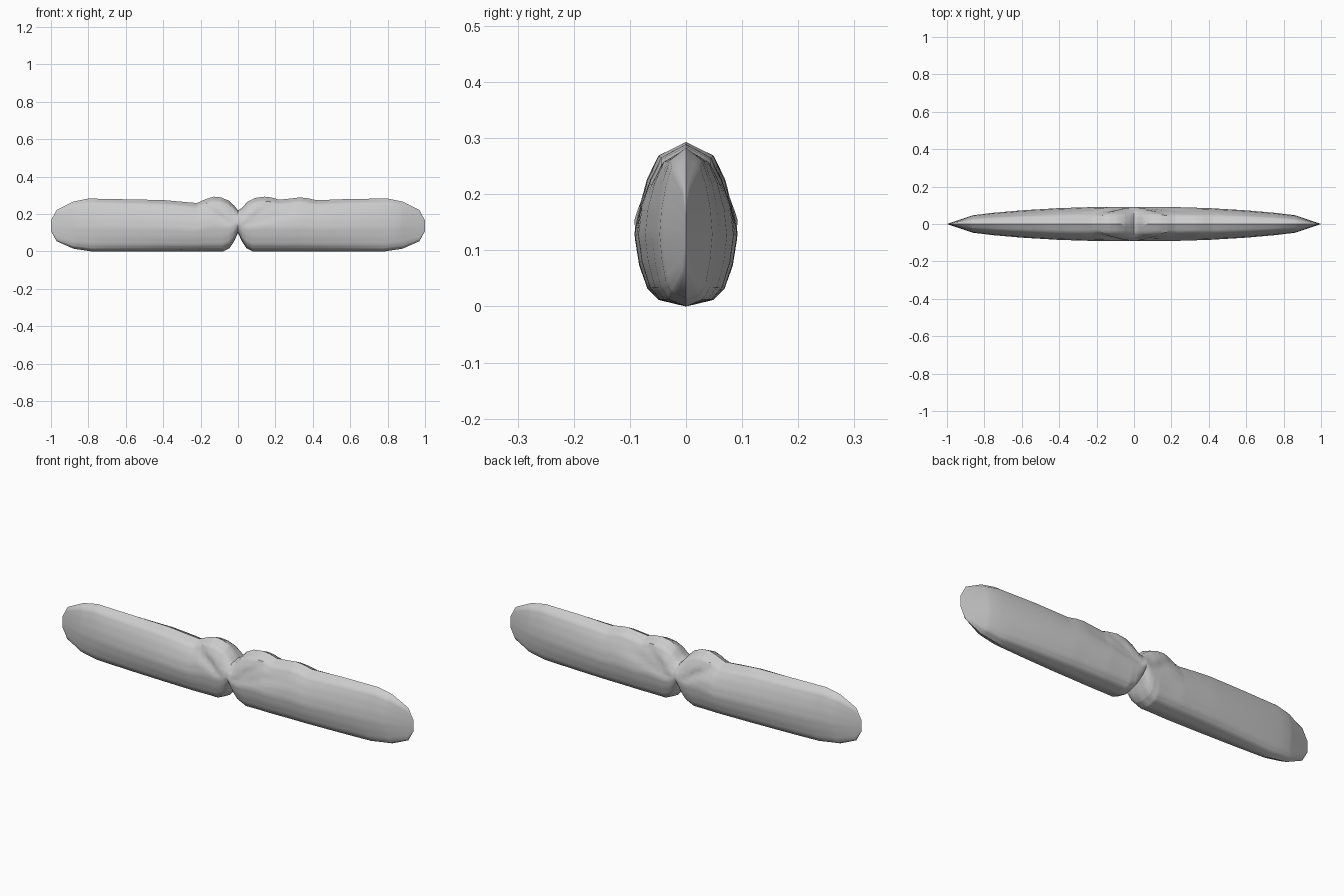
import bpy, bmesh, math

cube = bpy.data.objects.get("Cube")
if cube:
    bpy.data.objects.remove(cube)

grey = bpy.data.materials.new("light grey")
grey.use_nodes = True
colour = (0.6, 0.6, 0.6, 1)
grey.diffuse_color = colour
grey.node_tree.nodes["Principled BSDF"].inputs["Base Color"].default_value = colour

# Outline (distance along, height) of each wing, from pinched waist to tip
TIP_TOP = [(0.8, .283), (0.88, .267), (0.97, .222), (1, .165)]
LEFT_TOP = [(0, .22), (.02, .232), (.05, .265), (.09, .286), (.14, .293), (.18, .289),
            (.22, .277), (.28, .283), (.33, .289), (.37, .285), (.42, .274), (.6, .281)] + TIP_TOP
RIGHT_TOP = [(0, .22), (.02, .245), (.05, .272), (.09, .289), (.13, .293), (.17, .281),
             (.22, .259), (.3, .266), (.4, .275), (.6, .279)] + TIP_TOP
BOTTOM = [(0, .1), (.02, .055), (.045, .018), (.08, 0), (.78, 0),
          (.88, .015), (.97, .055), (1, .11)]
DEPTH = [(0, .092), (.2, .091), (.4, .085), (.6, .073), (.75, .06), (.86, .047), (1, 0)]
SECTION = [(-1, 0), (-.9, .54), (-.73, .76), (-.38, .92), (0, 1),
           (.31, .93), (.61, .76), (.85, .54), (1, 0)]
WAIST = (0, .125)


def lerp(points, v):
    for (a, fa), (b, fb) in zip(points, points[1:]):
        if v <= b:
            return fa + (fb - fa) * (v - a) / (b - a)
    return points[-1][1]


# Folds radiating from the waist towards the dips in the top outline
def fold(x, z, notches):
    r = math.hypot(x, z - WAIST[1])
    angle = math.atan2(z - WAIST[1], x)
    depth = 0
    for nx, nz, amount in notches:
        a = math.atan2(nz - WAIST[1], nx)
        depth += amount * math.exp(-((angle - a) / .13) ** 2)
    return depth * min(1, r / .12) * math.exp(-(r / .4) ** 4)


def build_wing(name, side, top, notches):
    bm = bmesh.new()
    stations = sorted({p[0] for p in top + BOTTOM + DEPTH} | {i / 40 for i in range(1, 20)})
    levels = []
    for (a, _), (b, _) in zip(SECTION, SECTION[1:]):
        levels += [a, (2 * a + b) / 3, (a + 2 * b) / 3]
    levels.append(1)
    rings = []
    for x in stations:
        hi, lo = lerp(top, x), lerp(BOTTOM, x)
        mid = lo + (hi - lo) * .45
        ring = []
        for face, order in ((-1, levels), (1, levels[-2:0:-1])):
            for t in order:
                z = mid + t * ((hi - mid) if t > 0 else (mid - lo))
                y = lerp(DEPTH, x) * lerp(SECTION, t)
                y *= 1 - fold(x, z, notches)
                ring.append(bm.verts.new((side * x, face * y, z)))
        rings.append(ring)
    for r0, r1 in zip(rings, rings[1:]):
        n = len(r0)
        for i in range(n):
            j = (i + 1) % n
            bm.faces.new((r0[i], r0[j], r1[j], r1[i]))
    bmesh.ops.remove_doubles(bm, verts=bm.verts, dist=0.0002)
    bmesh.ops.recalc_face_normals(bm, faces=bm.faces)
    mesh = bpy.data.meshes.new(name)
    bm.to_mesh(mesh)
    bm.free()
    mesh.materials.append(grey)
    obj = bpy.data.objects.new(name, mesh)
    bpy.context.collection.objects.link(obj)
    bpy.ops.object.select_all(action='DESELECT')
    obj.select_set(True)
    bpy.context.view_layer.objects.active = obj
    bpy.ops.object.shade_smooth_by_angle(angle=math.radians(40))


build_wing("left_wing", 1, LEFT_TOP, [(.22, .277, .12), (.42, .274, .1)])
build_wing("right_wing", -1, RIGHT_TOP, [(.22, .259, .16)])
